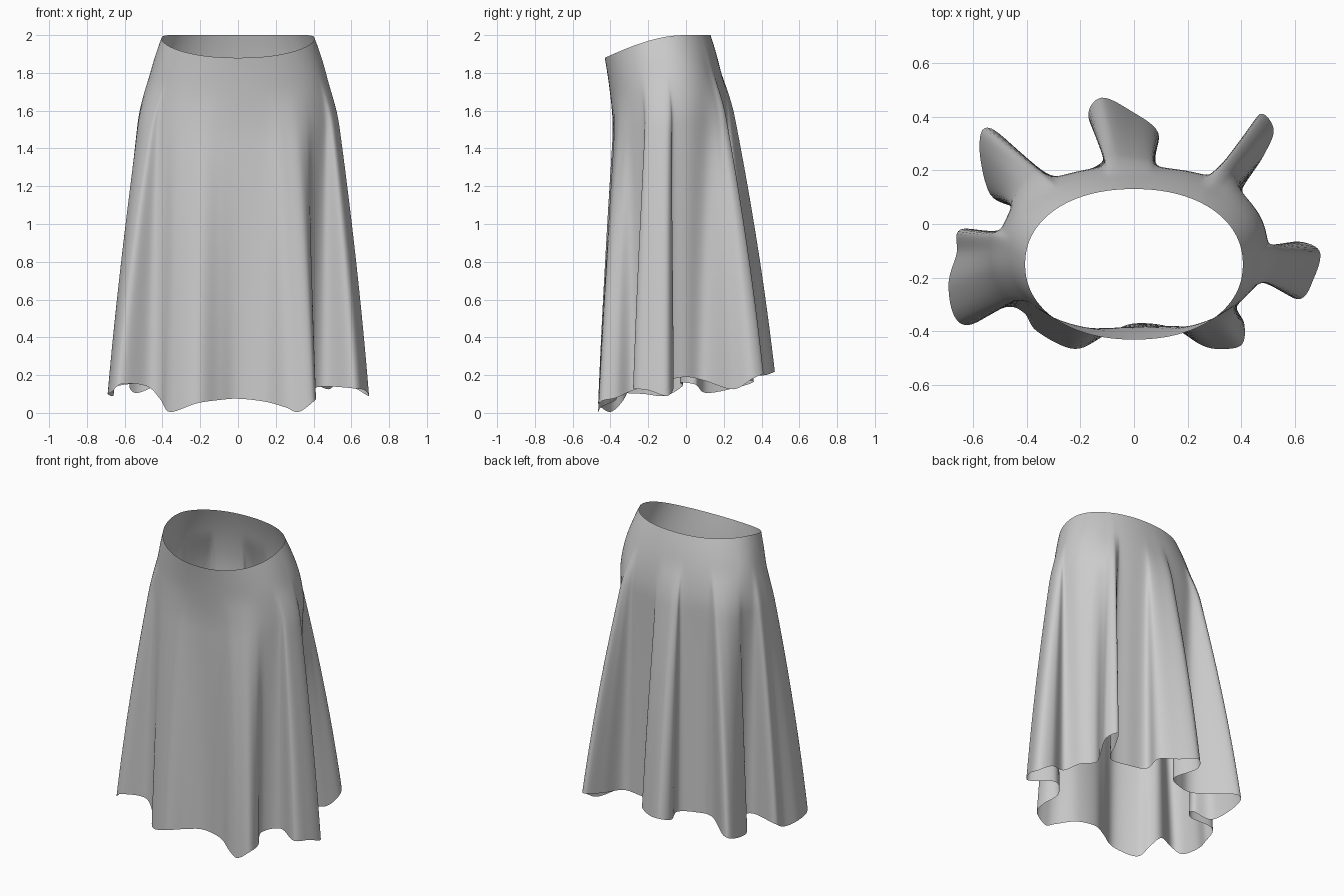
import bpy, bmesh
from math import sin, cos, pi, atan2
from mathutils import Vector

if "Cube" in bpy.data.objects:
    bpy.data.objects.remove(bpy.data.objects["Cube"])

# Hem outline, counter-clockwise from the front centre
HEM = [(0, -.37, .075), (.14, -.385, .06), (.25, -.45, .03), (.32, -.465, .005), (.40, -.45, .06),
       (.41, -.37, .08), (.37, -.28, .12), (.46, -.20, .14), (.61, -.28, .13), (.67, -.2, .12),
       (.69, -.10, .09), (.60, -.065, .14), (.48, -.10, .17), (.43, .0, .19), (.39, .10, .17),
       (.48, .25, .125), (.52, .35, .18), (.47, .41, .21), (.41, .31, .19), (.34, .18, .18),
       (.2, .19, .18), (.08, .22, .19), (.09, .34, .2), (-.01, .42, .2), (-.12, .47, .22),
       (-.17, .40, .2), (-.11, .25, .18), (-.21, .19, .18), (-.33, .19, .18), (-.53, .355, .17),
       (-.575, .29, .14), (-.535, .11, .105), (-.43, .05, .15), (-.48, -.03, .16), (-.645, -.02, .14),
       (-.66, -.11, .09), (-.69, -.22, .10), (-.67, -.34, .11), (-.61, -.375, .155), (-.48, -.31, .14),
       (-.41, -.33, .07), (-.36, -.40, .005), (-.22, -.465, .05), (-.10, -.41, .068)]
SUB, ROWS = 7, 44


def closed_spline(points, sub):
    """Sample a closed Catmull-Rom curve."""
    p = [Vector(q) for q in points]
    n, out = len(p), []
    for i in range(n):
        a, b, c, d = (p[(i + k - 1) % n] for k in range(4))
        for j in range(sub):
            t = j / sub
            out.append(.5 * (2 * b + (c - a) * t + (2 * a - 5 * b + 4 * c - d) * t * t
                             + (3 * b - a - 3 * c + d) * t ** 3))
    return out


def oval(angle, cy, rx, ry, power):
    c, s = cos(angle), sin(angle)
    r = (abs(c) ** power + abs(s) ** power) ** (-1 / power)
    return Vector((rx * c * r, cy + ry * s * r, 0))


hem = closed_spline(HEM, SUB)
n = len(hem)

# Angle round the body for each hem point, smoothed so the folds gather evenly
ang = []
for p in hem:
    a = atan2((p.y + .09) / .30, p.x / .49)
    if ang:
        while a < ang[-1] - pi:
            a += 2 * pi
        while a > ang[-1] + pi:
            a -= 2 * pi
    ang.append(a)
ang.sort()
for _ in range(30):
    ang = [((ang[i - 1] - (2 * pi if i == 0 else 0)) + ang[i] * 2
            + ang[(i + 1) % n] + (2 * pi if i == n - 1 else 0)) / 4 for i in range(n)]

# Skirt: waist oval flares to the hips, then blends into the folded hem
bm = bmesh.new()
rows = []
for r in range(ROWS + 1):
    t = r / ROWS
    flare = 1 - (1 - min(1, t / .24)) ** 1.7
    s = max(0, (t - .1) / .9)
    fold = s * (1.3 - .3 * s) * 1.03 * s / (s + .03)
    row = []
    for p, a in zip(hem, ang):
        waist = oval(a, -.15, .405, .28, 2.15)
        hip = oval(a, -.085, .505, .30, 2.3)
        rise = 1.88 + .12 * sin(pi / 2 * min(1, max(0, (waist.y + .43) / .43)))
        v = waist.lerp(hip, flare) + fold * (Vector((p.x, p.y, 0)) - hip)
        v.z = rise + (p.z - rise) * t
        row.append(bm.verts.new(v))
    rows.append(row)
for top, low in zip(rows, rows[1:]):
    for i in range(n):
        j = (i + 1) % n
        bm.faces.new((top[i], low[i], low[j], top[j]))
for f in bm.faces:
    f.smooth = True
mesh = bpy.data.meshes.new("skirt")
bm.to_mesh(mesh)
bm.free()
skirt = bpy.data.objects.new("skirt", mesh)
bpy.context.collection.objects.link(skirt)
